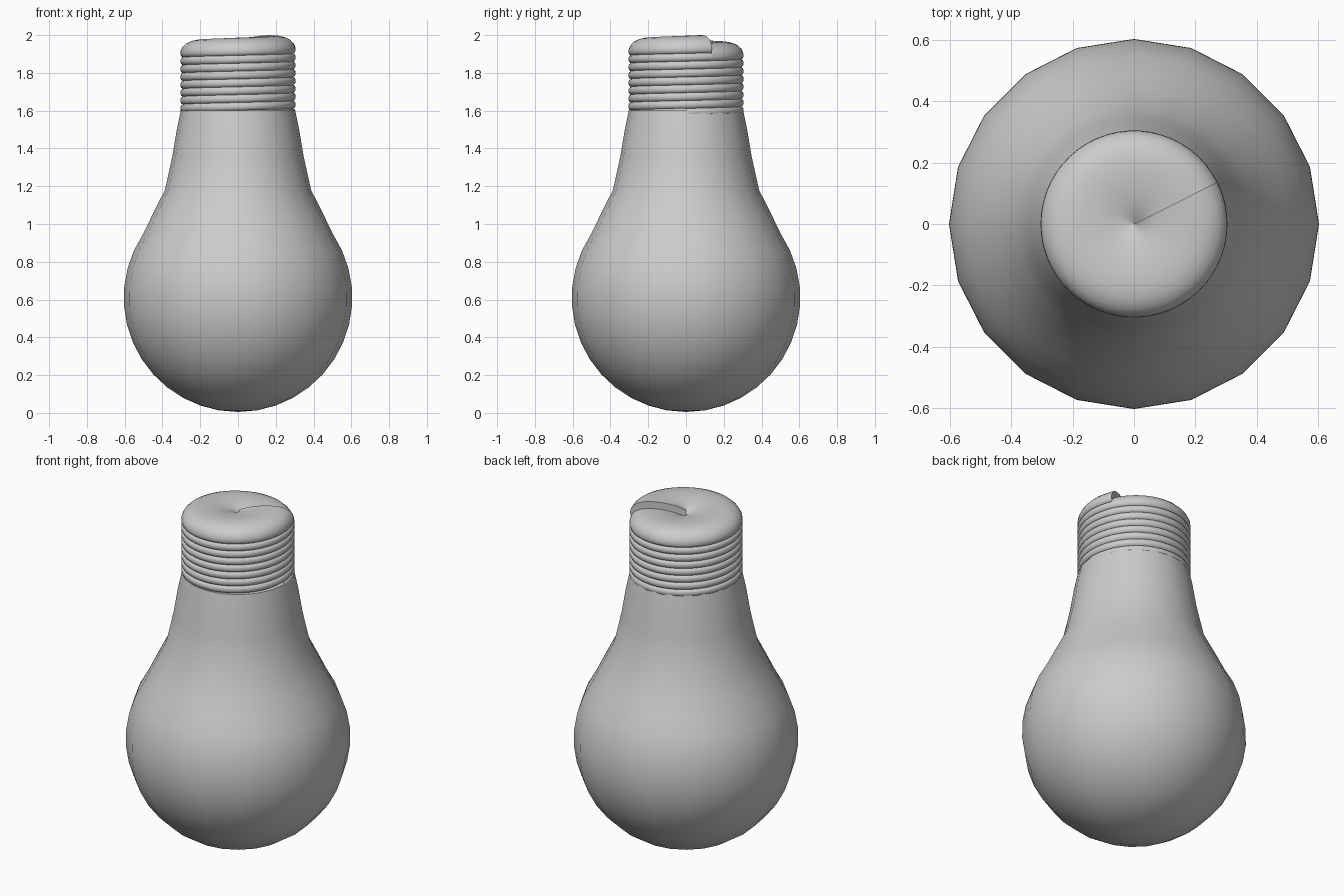
import bpy, bmesh
from math import sin, cos, pi, radians

if "Cube" in bpy.data.objects:
    bpy.data.objects.remove(bpy.data.objects["Cube"])


def make_object(name, bm, angle):
    bmesh.ops.remove_doubles(bm, verts=bm.verts, dist=1e-5)
    bmesh.ops.recalc_face_normals(bm, faces=bm.faces)
    me = bpy.data.meshes.new(name)
    bm.to_mesh(me)
    bm.free()
    ob = bpy.data.objects.new(name, me)
    bpy.context.collection.objects.link(ob)
    bpy.ops.object.select_all(action='DESELECT')
    ob.select_set(True)
    bpy.context.view_layer.objects.active = ob
    bpy.ops.object.shade_smooth_by_angle(angle=radians(angle))
    return ob


def sweep(bm, profile, segs, first, last, pitch=0.0, close_end=False):
    """Turn an (r, z) profile about z, rising by pitch each turn."""
    prev = None
    for i in range(first, last + 1):
        a = 2 * pi * i / segs
        row = [bm.verts.new((r * cos(a), r * sin(a), z + pitch * i / segs))
               for r, z in profile]
        if prev:
            for j in range(len(row) - 1):
                bm.faces.new((prev[j], row[j], row[j + 1], prev[j + 1]))
        prev = row
    if close_end:
        axis_foot = bm.verts.new((0, 0, prev[0].co.z))
        bm.faces.new(prev + [axis_foot])


# Glass envelope: 20-sided sphere running into a tapered neck
R, CZ = 0.605, 0.61
glass_profile = []
for k in range(14):
    t = radians(-90 + 124 * k / 13)
    glass_profile.append((max(R * cos(t), 0), CZ + R * sin(t)))
glass_profile[0] = (0, 0.005)
glass_profile += [(0.455, 1.045), (0.387, 1.18), (0.347, 1.36),
                  (0.324, 1.5), (0.303, 1.6), (0.0, 1.6)]
bm = bmesh.new()
sweep(bm, glass_profile, 20, 0, 20)
make_object("glass_bulb", bm, 50)

# Screw base: helical thread whose last turn carries the dished cap
SEGS, PITCH, Z0 = 54, 0.0416, 1.57
END = SEGS * 8 + 4
thread = [(0.293, Z0), (0.301, Z0 + 0.006), (0.305, Z0 + 0.015),
          (0.305, Z0 + 0.027), (0.301, Z0 + 0.036), (0.293, Z0 + PITCH)]
cap = [(0.293, 0), (0.301, 0.006), (0.305, 0.018), (0.303, 0.036),
       (0.293, 0.056), (0.274, 0.074), (0.248, 0.086), (0.215, 0.093),
       (0.17, 0.094), (0.12, 0.09), (0.07, 0.081), (0.03, 0.069), (0, 0.056)]
bm = bmesh.new()
sweep(bm, thread, SEGS, 0, END - SEGS, PITCH)
make_object("screw_thread", bm, 60)

bm = bmesh.new()
sweep(bm, [(r, Z0 + z) for r, z in cap], SEGS, END - SEGS, END, PITCH, True)
make_object("screw_cap", bm, 50)
